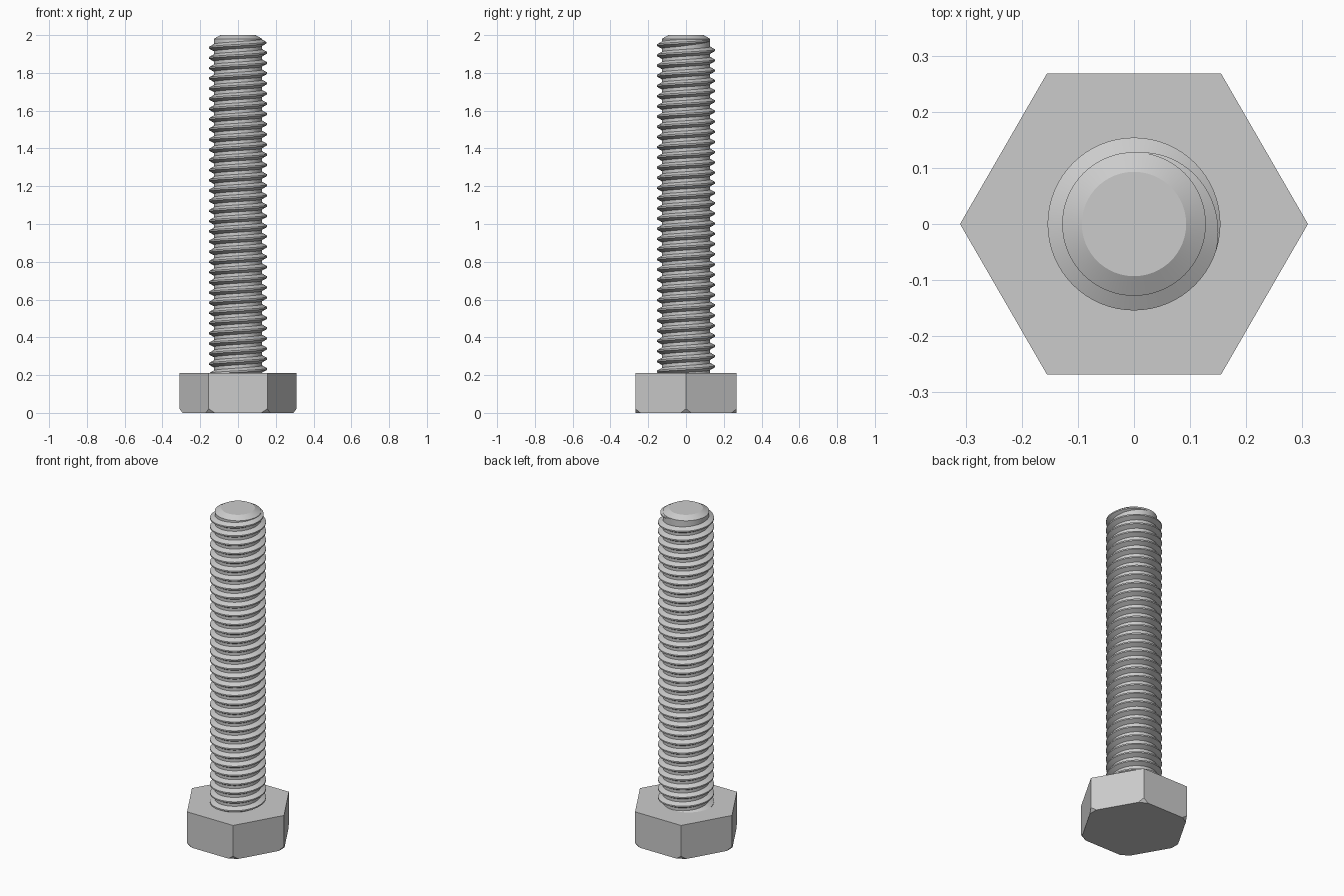
import bpy, bmesh, math
from mathutils import Vector, Matrix

if "Cube" in bpy.data.objects:
    bpy.data.objects.remove(bpy.data.objects["Cube"], do_unlink=True)

HEAD_R, HEAD_H, TOP = 0.31, 0.21, 2.0
ROOT_R, CREST_R, PITCH = 0.128, 0.154, 0.054
STEPS = 64                      # thread steps per turn

steel = bpy.data.materials.new("plain grey steel")
grey = (0.6, 0.6, 0.6, 1)
steel.diffuse_color = grey
steel.use_nodes = True
steel.node_tree.nodes["Principled BSDF"].inputs["Base Color"].default_value = grey


def finish(bm, name, smooth=True):
    bmesh.ops.recalc_face_normals(bm, faces=bm.faces)
    mesh = bpy.data.meshes.new(name)
    bm.to_mesh(mesh)
    bm.free()
    obj = bpy.data.objects.new(name, mesh)
    bpy.context.collection.objects.link(obj)
    mesh.materials.append(steel)
    if smooth:
        bpy.ops.object.select_all(action="DESELECT")
        obj.select_set(True)
        bpy.context.view_layer.objects.active = obj
        bpy.ops.object.shade_smooth_by_angle(angle=math.radians(25))
    return obj


# Hexagonal head, lower corners trimmed
bm = bmesh.new()
bmesh.ops.create_cone(bm, cap_ends=True, segments=6, radius1=HEAD_R, radius2=HEAD_R,
                      depth=HEAD_H, matrix=Matrix.Translation((0, 0, HEAD_H / 2))
                      @ Matrix.Rotation(math.radians(90), 4, "Z"))
# put corners on the x axis whatever the primitive's start angle
if max(v.co.x for v in bm.verts) < HEAD_R * 0.95:
    bmesh.ops.rotate(bm, verts=bm.verts, matrix=Matrix.Rotation(math.radians(30), 3, "Z"))
for i in range(6):
    a = math.radians(60 * i)
    out = Vector((math.cos(a), math.sin(a), 0))
    cut = bmesh.ops.bisect_plane(bm, geom=bm.verts[:] + bm.edges[:] + bm.faces[:],
                                 plane_co=out * (HEAD_R - 0.016),
                                 plane_no=out * 0.022 - Vector((0, 0, 0.016)),
                                 clear_outer=True)
    bmesh.ops.contextual_create(
        bm, geom=[e for e in cut["geom_cut"] if isinstance(e, bmesh.types.BMEdge)])
finish(bm, "hex_head", smooth=False)

# Shank core with chamfered tip
bm = bmesh.new()
profile = [(0, HEAD_H - 0.01), (ROOT_R, HEAD_H - 0.01), (ROOT_R, TOP - 0.02),
           (0.093, TOP), (0, TOP)]
verts = [bm.verts.new((r, 0, z)) for r, z in profile]
edges = [bm.edges.new(pair) for pair in zip(verts, verts[1:])]
bmesh.ops.spin(bm, geom=verts + edges, cent=(0, 0, 0), axis=(0, 0, 1),
               angle=math.tau, steps=STEPS)
bmesh.ops.remove_doubles(bm, verts=bm.verts, dist=0.0001)
finish(bm, "shank")

# Right-handed thread ridge, swept up the shank and fading out at its upper end
bm = bmesh.new()
END_Z, END_ANGLE, FADE = TOP - 0.026, math.pi / 2, 0.3
count = int((END_Z - HEAD_H + 0.02) / PITCH * STEPS)
rings = []
for i in range(count + 1):
    turns = i / STEPS           # turns below the upper end
    a = END_ANGLE - math.tau * turns
    z = END_Z - PITCH * turns
    grow = min(1, turns / FADE)
    base = ROOT_R - 0.001
    crest = base + (CREST_R - base) * grow
    half = 0.004 + 0.015 * grow
    section = [(base, -half), (crest, -0.004), (crest, 0.004), (base, half)]
    rings.append([bm.verts.new((r * math.cos(a), r * math.sin(a), z + dz))
                  for r, dz in section])
for low, high in zip(rings, rings[1:]):
    for j in range(3):
        bm.faces.new((low[j], low[j + 1], high[j + 1], high[j]))
bm.faces.new(rings[-1])
finish(bm, "thread")
